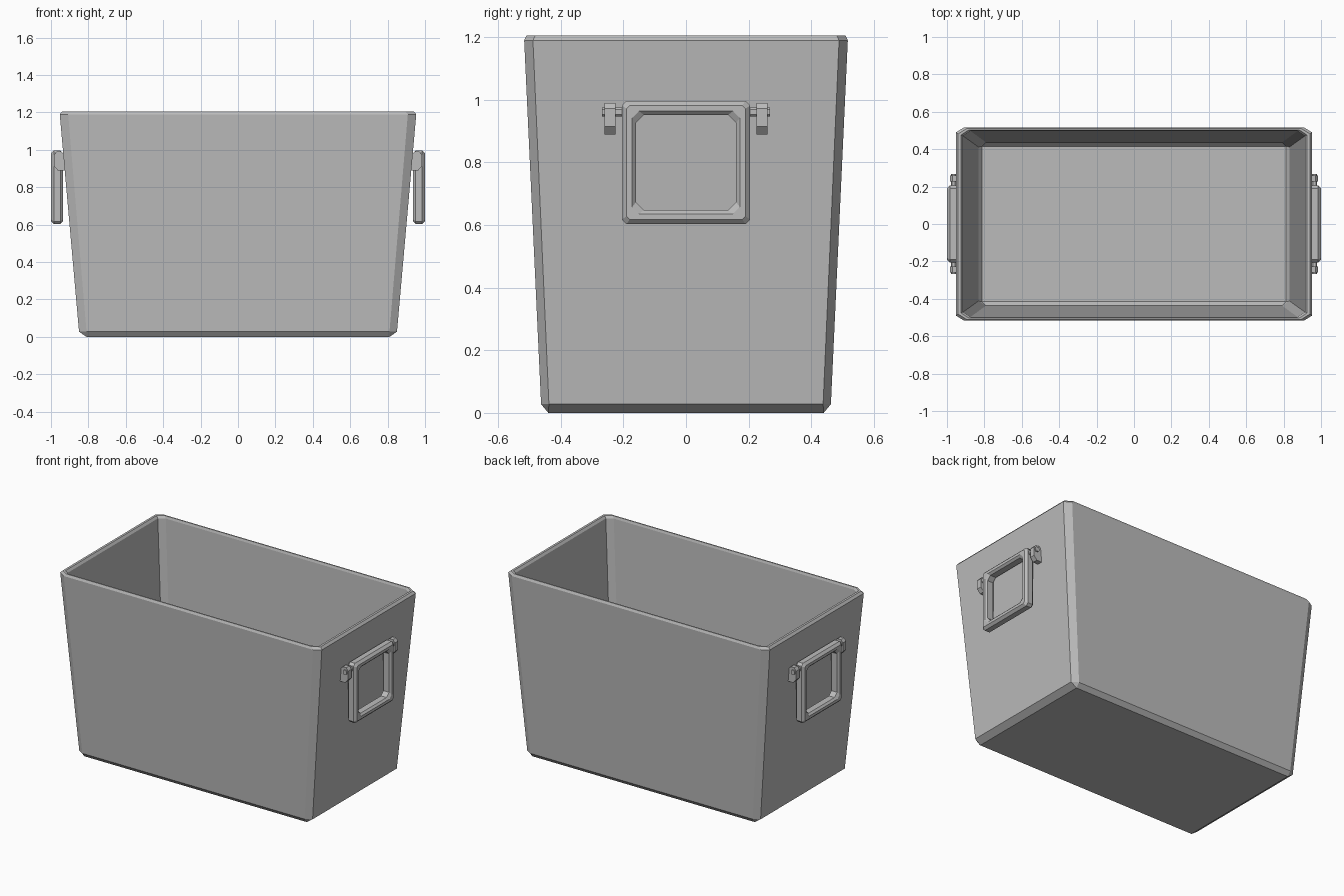
import bpy, bmesh
from mathutils import Vector

if "Cube" in bpy.data.objects:
    bpy.data.objects.remove(bpy.data.objects["Cube"], do_unlink=True)

grey = bpy.data.materials.new("plain grey")
grey.use_nodes = True
colour = (0.5, 0.5, 0.5, 1)
grey.diffuse_color = colour
grey.node_tree.nodes["Principled BSDF"].inputs["Base Color"].default_value = colour


def octagon(a, b, ca, cb):
    """Rectangle of half sizes a, b with corners cut by ca, cb."""
    return [(a, cb - b), (a, b - cb), (a - ca, b), (ca - a, b),
            (-a, b - cb), (-a, cb - b), (ca - a, -b), (a - ca, -b)]


def loft(name, rings, cap=False, loop=False):
    """Skin a list of equal point rings, either capped or joined end to start."""
    bm = bmesh.new()
    rows = [[bm.verts.new(p) for p in ring] for ring in rings]
    pairs = list(zip(rows, rows[1:])) + ([(rows[-1], rows[0])] if loop else [])
    for low, high in pairs:
        n = len(low)
        for i in range(n):
            j = (i + 1) % n
            bm.faces.new((low[i], low[j], high[j], high[i]))
    if cap:
        bm.faces.new(rows[0][::-1])
        bm.faces.new(rows[-1])
    bmesh.ops.remove_doubles(bm, verts=bm.verts, dist=0.0005)
    bmesh.ops.recalc_face_normals(bm, faces=bm.faces)
    mesh = bpy.data.meshes.new(name)
    bm.to_mesh(mesh)
    bm.free()
    mesh.materials.append(grey)
    obj = bpy.data.objects.new(name, mesh)
    bpy.context.collection.objects.link(obj)
    return obj


# Tapered tub: outer skin upwards, over the rim, then inner skin down to the floor
tub_profile = [
    (0.81, 0.44, 0.00, 0.00, 0.0),
    (0.85, 0.463, 0.04, 0.025, 0.028),
    (0.953, 0.517, 0.045, 0.028, 1.19),
    (0.94, 0.51, 0.045, 0.028, 1.205),
    (0.925, 0.502, 0.04, 0.026, 1.205),
    (0.914, 0.497, 0.04, 0.026, 1.19),
    (0.832, 0.437, 0.04, 0.025, 0.05),
    (0.813, 0.415, 0.00, 0.00, 0.025),
]
loft("tub", [[(x, y, z) for x, y in octagon(a, b, ca, cb)]
             for a, b, ca, cb, z in tub_profile], cap=True)

# Handle frame section: half width, x position, corner cut
frame_section = [
    (0.19, 0.935, 0.01), (0.205, 0.95, 0.015), (0.205, 0.985, 0.015), (0.19, 1.0, 0.01),
    (0.172, 1.0, 0.022), (0.16, 0.988, 0.025), (0.16, 0.947, 0.025), (0.172, 0.935, 0.022),
]
lug_profile = [(0.92, 0.89), (0.963, 0.89), (0.985, 0.915), (0.985, 0.972),
               (0.97, 0.99), (0.945, 0.99), (0.93, 0.975)]

for side, word in ((1, "left"), (-1, "right")):
    loft(word + "_handle_frame",
         [[(side * x, y, 0.8 + z) for y, z in octagon(w, w - 0.008, c, c)]
          for w, x, c in frame_section], loop=True)
    for end, place in ((-1, "front"), (1, "back")):
        # Bracket fixed to the wall
        loft(f"{word}_{place}_bracket",
             [[(side * x, end * y, z) for x, z in lug_profile] for y in (0.226, 0.26)],
             cap=True)
        # Hinge pin joining the frame to the bracket
        loft(f"{word}_{place}_pin",
             [[(side * (0.965 + x), end * y, 0.961 + z)
               for x, z in octagon(0.014, 0.014, 0.006, 0.006)] for y in (0.19, 0.268)],
             cap=True)
